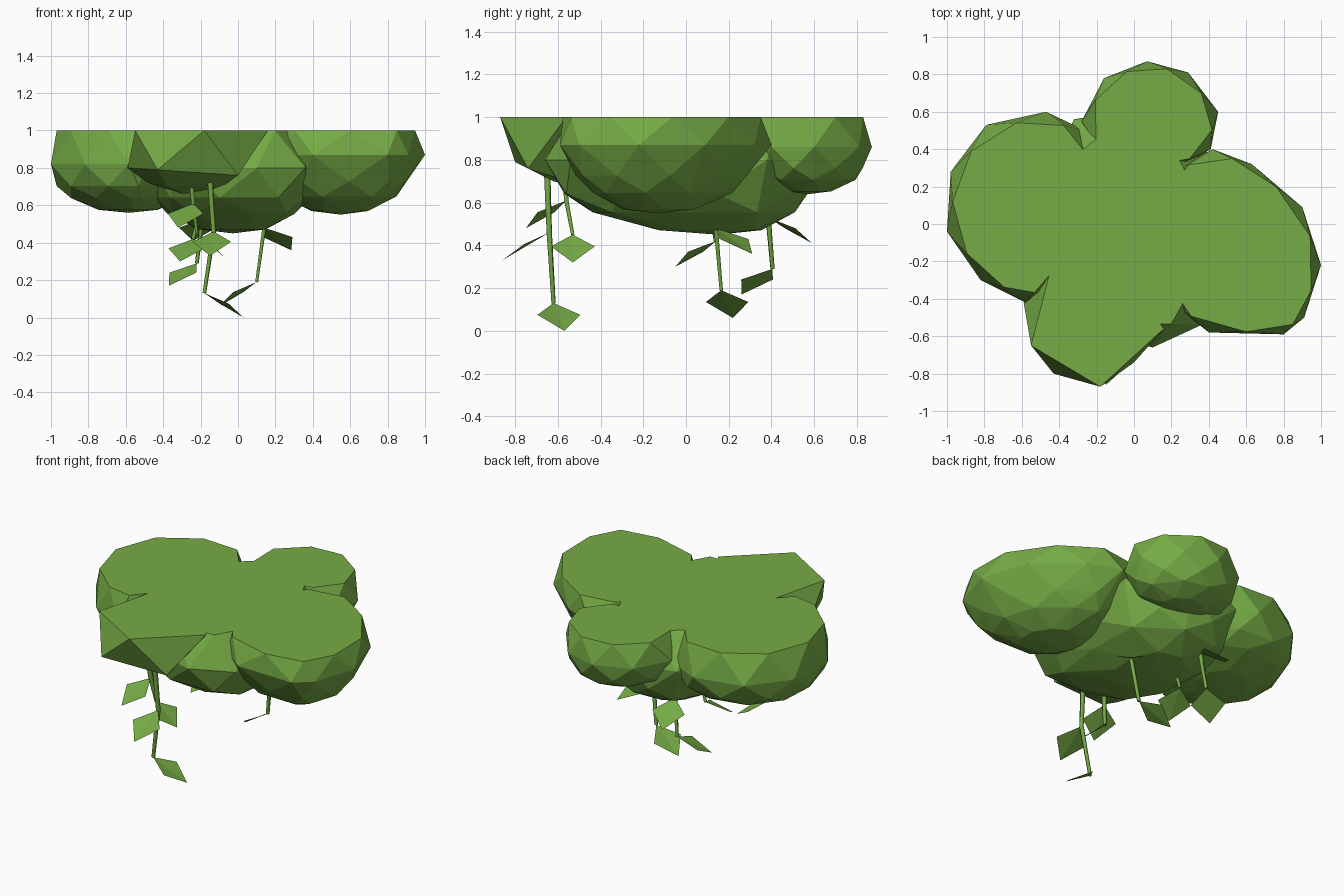
import bpy
import bmesh
from mathutils import Vector

# Remove the default cube only
default_cube = bpy.data.objects.get("Cube")
if default_cube:
    bpy.data.objects.remove(default_cube, do_unlink=True)

# One leaf green for everything
green = bpy.data.materials.new("leaf_green")
green.use_nodes = True
colour = (0.18, 0.41, 0.06, 1)
green.diffuse_color = colour
shader = green.node_tree.nodes["Principled BSDF"]
shader.inputs["Base Color"].default_value = colour
shader.inputs["Roughness"].default_value = 0.9


def finish(name, bm):
    """Turn a bmesh into a flat shaded green object."""
    mesh = bpy.data.meshes.new(name)
    bm.to_mesh(mesh)
    bm.free()
    mesh.materials.append(green)
    obj = bpy.data.objects.new(name, mesh)
    bpy.context.scene.collection.objects.link(obj)
    return obj


def hull(name, points):
    """Faceted convex clump wrapped around the points."""
    bm = bmesh.new()
    for p in points:
        bm.verts.new(p)
    result = bmesh.ops.convex_hull(bm, input=bm.verts)
    loose = {v for v in result["geom_interior"] + result["geom_unused"]
             if isinstance(v, bmesh.types.BMVert)}
    bmesh.ops.delete(bm, geom=list(loose), context="VERTS")
    bmesh.ops.dissolve_limit(bm, angle_limit=0.02, verts=bm.verts, edges=bm.edges)
    bmesh.ops.recalc_face_normals(bm, faces=bm.faces)
    return finish(name, bm)


def lobe(name, outline, widest, bottom, rim=0.98, taper=1.0, shift=0.0):
    """Flat-topped lobe: rings below a level rim, every other ring staggered."""
    ring = [Vector(p) for p in outline]
    centre = sum(ring, Vector((0, 0))) / len(ring)
    between = [(a + b) / 2 for a, b in zip(ring, ring[1:] + ring[:1])]
    depth = widest - bottom
    levels = [
        (between, rim, 1.0),
        (ring, 1.0, widest),
        (between, 0.95 * taper, widest - depth * 0.45),
        (ring, 0.74 * taper, widest - depth * 0.7),
        (between, 0.4 * taper, bottom + depth * 0.06),
    ]
    points = []
    for source, scale, z in levels:
        drift = Vector((0, shift * (1 - scale))) if z < widest else Vector((0, 0))
        for p in source:
            xy = centre + (p - centre) * scale + drift
            points.append((xy.x, xy.y, z))
    points.append((centre.x, centre.y + shift * 0.8, bottom))
    return hull(name, points)


# Foliage lobes, cut level along the top
lobe("left_foliage", [
    (0.42, 0.4), (0.63, 0.32), (0.9, 0.09), (1, -0.22), (0.91, -0.5),
    (0.8, -0.59), (0.4, -0.58), (0.2, -0.42), (0.08, -0.1), (0.15, 0.25),
], widest=0.87, bottom=0.55, taper=0.89)

lobe("right_foliage", [
    (-0.26, 0.5), (-0.47, 0.6), (-0.79, 0.53), (-0.98, 0.28), (-1, -0.04),
    (-0.82, -0.3), (-0.58, -0.42), (-0.48, -0.36), (-0.3, -0.1), (-0.15, 0.2),
], widest=0.82, bottom=0.56, rim=0.95)

lobe("back_foliage", [
    (-0.28, 0.55), (-0.16, 0.78), (0.07, 0.87), (0.29, 0.81), (0.45, 0.6),
    (0.41, 0.4), (0.2, 0.28), (-0.15, 0.3),
], widest=0.86, bottom=0.64, rim=0.96)

lobe("centre_foliage", [
    (-0.46, -0.3), (-0.3, -0.56), (0.1, -0.66), (0.36, -0.54), (0.42, -0.1),
    (0.4, 0.38), (0.05, 0.62), (-0.32, 0.56), (-0.5, 0.2),
], widest=0.8, bottom=0.45, rim=0.88, shift=0.24)

# The front lobe is coarser and more angular
hull("front_foliage", [
    (-0.55, -0.65, 1), (-0.18, -0.87, 1), (0.16, -0.56, 1),
    (-0.44, -0.22, 1), (-0.25, 0, 1),
    (-0.59, -0.42, 0.8), (-0.43, -0.8, 0.79), (0, -0.74, 0.76),
    (-0.48, -0.35, 0.72), (-0.38, -0.6, 0.7), (-0.12, -0.62, 0.7),
    (-0.2, -0.3, 0.62),
])


def stem(name, path):
    """Thin square vine that narrows towards its tip."""
    curve = bpy.data.curves.new(name, "CURVE")
    curve.dimensions = "3D"
    curve.bevel_depth = 0.017
    curve.bevel_resolution = 0
    curve.use_fill_caps = True
    spline = curve.splines.new("POLY")
    spline.points.add(len(path) - 1)
    for i, (point, co) in enumerate(zip(spline.points, path)):
        point.co = (*co, 1)
        point.radius = 1 - 0.35 * i / (len(path) - 1)
    curve.materials.append(green)
    obj = bpy.data.objects.new(name, curve)
    bpy.context.scene.collection.objects.link(obj)


def leaf(name, base, tip):
    """Diamond leaf folded along its midrib."""
    base, tip = Vector(base), Vector(tip)
    along = tip - base
    side = along.cross(Vector((0, 0, 1))).normalized() * 0.103
    middle = (base + tip) / 2 + Vector((0, 0, 0.01))
    bm = bmesh.new()
    a, b, c, d = [bm.verts.new(p) for p in (base, middle + side, tip, middle - side)]
    bm.faces.new((a, b, c))
    bm.faces.new((a, c, d))
    bmesh.ops.recalc_face_normals(bm, faces=bm.faces)
    if bm.faces[:][0].normal.z < 0:
        bmesh.ops.reverse_faces(bm, faces=bm.faces)
    finish(name, bm)


# Hanging vines: stem path, then the (base, tip) of each leaf
vines = {
    "front_vine": (
        [(-0.15, -0.65, 0.75), (-0.13, -0.64, 0.46), (-0.18, -0.62, 0.13)],
        [((-0.13, -0.64, 0.46), (-0.15, -0.86, 0.33)),
         ((-0.18, -0.62, 0.13), (0.03, -0.57, 0))]),
    "front_short_vine": (
        [(-0.25, -0.57, 0.72), (-0.24, -0.56, 0.61), (-0.22, -0.53, 0.45)],
        [((-0.24, -0.56, 0.61), (-0.32, -0.75, 0.48)),
         ((-0.22, -0.53, 0.45), (-0.07, -0.53, 0.32))]),
    "left_vine": (
        [(0.15, 0.13, 0.56), (0.14, 0.14, 0.48), (0.1, 0.165, 0.19)],
        [((0.14, 0.14, 0.48), (0.285, 0.31, 0.36)),
         ((0.1, 0.165, 0.19), (-0.1, 0.22, 0.06))]),
    "back_vine": (
        [(-0.18, 0.38, 0.63), (-0.19, 0.385, 0.53), (-0.22, 0.405, 0.29)],
        [((-0.19, 0.385, 0.53), (-0.24, 0.59, 0.41)),
         ((-0.22, 0.405, 0.29), (-0.37, 0.26, 0.17))]),
    "middle_vine": (
        [(-0.2, 0.13, 0.56), (-0.24, 0.14, 0.42)],
        [((-0.24, 0.14, 0.42), (-0.31, -0.05, 0.3))]),
}
for name, (path, leaves) in vines.items():
    stem(name + "_stem", path)
    for number, (base, tip) in enumerate(leaves, 1):
        leaf(f"{name}_leaf_{number}", base, tip)
